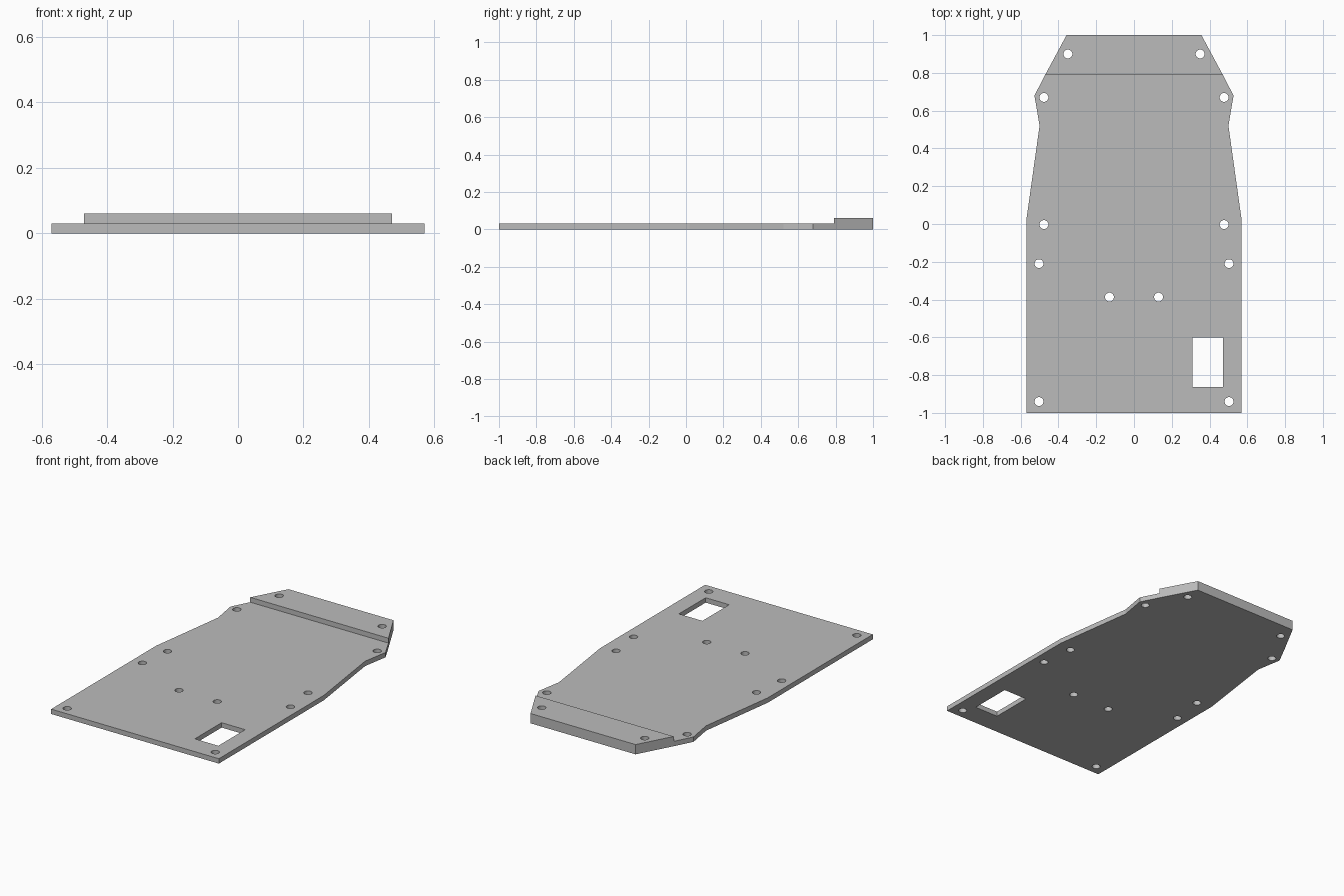
import bpy, bmesh
from mathutils import Matrix

cube = bpy.data.objects.get("Cube")
if cube:
    bpy.data.objects.remove(cube, do_unlink=True)

THICK = 0.03
HOLE_RADIUS = 0.0235

grey = bpy.data.materials.new("plain grey")
grey.use_nodes = True
colour = (0.5, 0.5, 0.5, 1)
grey.diffuse_color = colour
grey.node_tree.nodes["Principled BSDF"].inputs["Base Color"].default_value = colour


def finish(name, bm):
    bmesh.ops.recalc_face_normals(bm, faces=bm.faces)
    mesh = bpy.data.meshes.new(name)
    bm.to_mesh(mesh)
    bm.free()
    mesh.materials.append(grey)
    obj = bpy.data.objects.new(name, mesh)
    bpy.context.collection.objects.link(obj)
    return obj


def slab(name, half, bottom):
    """Mirror a right-hand outline across x and extrude it upward."""
    outline = half + [(-x, y) for x, y in reversed(half)]
    bm = bmesh.new()
    face = bm.faces.new([bm.verts.new((x, y, bottom)) for x, y in outline])
    top = bmesh.ops.extrude_face_region(bm, geom=[face])["geom"]
    verts = [v for v in top if isinstance(v, bmesh.types.BMVert)]
    bmesh.ops.translate(bm, vec=(0, 0, THICK), verts=verts)
    return finish(name, bm)


# Base plate with a waisted outline, and the raised strip along its back edge
shoulder, back_corner = (0.47, 0.79), (0.357, 1.0)
base = slab("base_plate", [(0.57, -1), (0.57, 0.02), (0.5, 0.52), (0.527, 0.68),
                           shoulder, back_corner], 0)
strip = slab("raised_back_strip", [shoulder, back_corner], THICK)

# Cutter for the mirrored screw holes and the rectangular window
bm = bmesh.new()
for x, y in [(0.35, 0.9), (0.477, 0.67), (0.477, -0.003), (0.503, -0.21),
             (0.13, -0.387), (0.503, -0.94)]:
    for side in (-1, 1):
        bmesh.ops.create_cone(bm, cap_ends=True, segments=32, radius1=HOLE_RADIUS,
                              radius2=HOLE_RADIUS, depth=0.4,
                              matrix=Matrix.Translation((side * x, y, 0)))
window = Matrix.Translation((0.39, -0.732, 0)) @ Matrix.Diagonal((0.16, 0.26, 0.4, 1))
bmesh.ops.create_cube(bm, size=1, matrix=window)
cutter = finish("hole_cutter", bm)
cutter.hide_render = True
cutter.hide_viewport = True
cutter.display_type = 'WIRE'

for part in (base, strip):
    cut = part.modifiers.new("holes", 'BOOLEAN')
    cut.operation = 'DIFFERENCE'
    cut.solver = 'EXACT'
    cut.object = cutter
